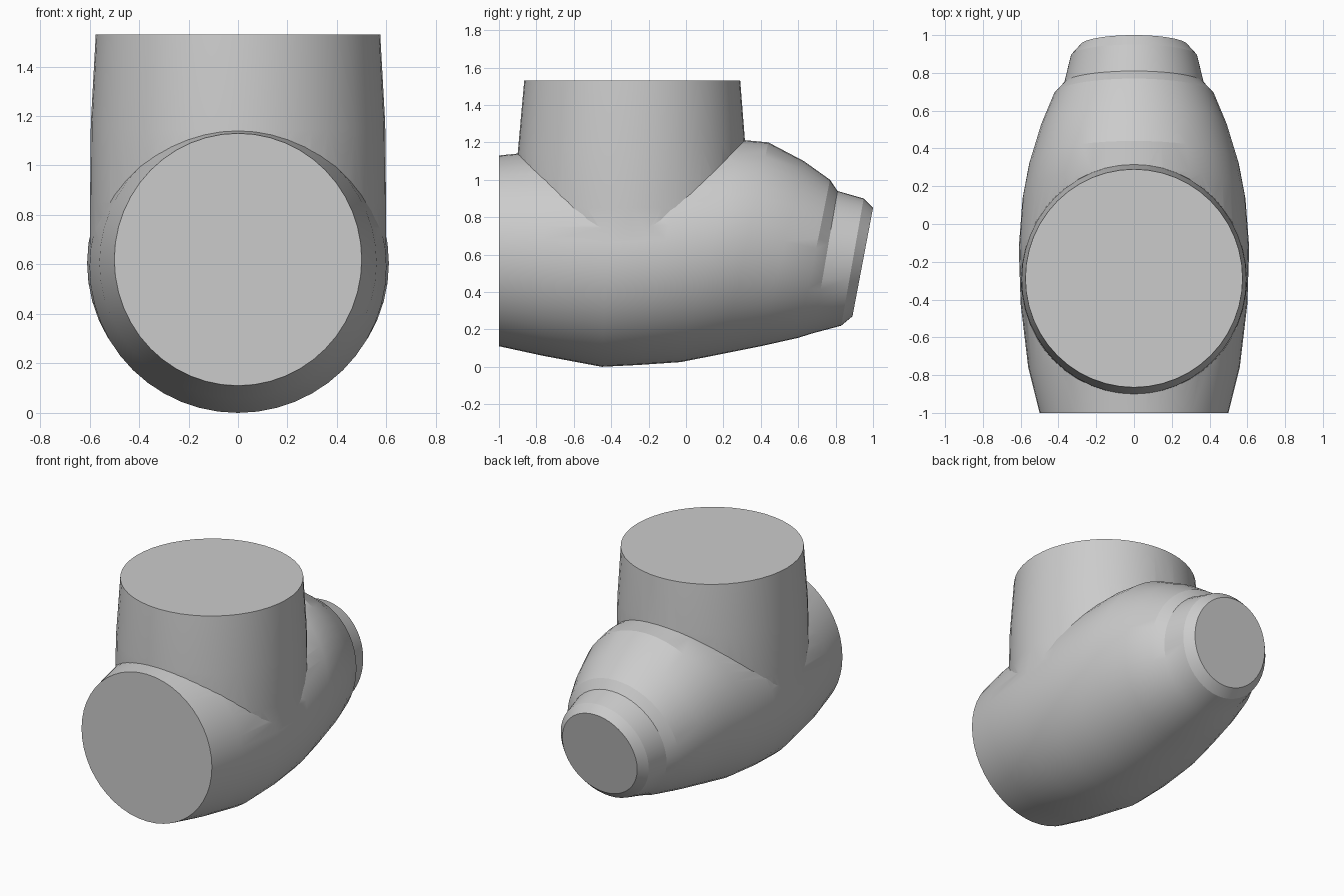
import bpy, bmesh, math
from mathutils import Vector

if "Cube" in bpy.data.objects:
    bpy.data.objects.remove(bpy.data.objects["Cube"])

SEG = 48


def loft(name, sections):
    """Skin elliptical rings; each is (end A (y, z), end B (y, z), half width in x)."""
    bm = bmesh.new()
    rings = []
    for (ya, za), (yb, zb), hw in sections:
        a, b = Vector((0, ya, za)), Vector((0, yb, zb))
        mid, axis = (a + b) / 2, (a - b) / 2
        ring = []
        for i in range(SEG):
            t = 2 * math.pi * i / SEG
            ring.append(bm.verts.new(mid + axis * math.sin(t) + Vector((hw * math.cos(t), 0, 0))))
        rings.append(ring)
    for r, s in zip(rings, rings[1:]):
        for i in range(SEG):
            j = (i + 1) % SEG
            bm.faces.new((r[i], r[j], s[j], s[i]))
    bm.faces.new(rings[0])
    bm.faces.new(rings[-1])
    bmesh.ops.recalc_face_normals(bm, faces=bm.faces)
    mesh = bpy.data.meshes.new(name)
    bm.to_mesh(mesh)
    bm.free()
    obj = bpy.data.objects.new(name, mesh)
    bpy.context.collection.objects.link(obj)
    return obj


# Horizontal barrel with upturned, stepped nose: top point, bottom point, half width
body = loft("barrel_body", [
    ((-1.00, 1.13), (-1.00, 0.11), 0.50),
    ((-0.75, 1.155), (-0.77, 0.06), 0.56),
    ((-0.40, 1.18), (-0.45, 0.00), 0.60),
    ((0.00, 1.20), (-0.25, 0.01), 0.61),
    ((0.30, 1.213), (-0.03, 0.025), 0.59),
    ((0.44, 1.20), (0.20, 0.07), 0.555),
    ((0.63, 1.10), (0.40, 0.11), 0.495),
    ((0.77, 1.00), (0.60, 0.155), 0.425),
    ((0.81, 0.94), (0.68, 0.18), 0.37),
    ((0.95, 0.90), (0.83, 0.22), 0.335),
    ((1.00, 0.85), (0.89, 0.27), 0.285),
])

# Upright tapered neck: back point, front point, half width
neck = loft("upright_neck", [
    ((0.31, 0.60), (-0.89, 0.60), 0.598),
    ((0.325, 0.85), (-0.91, 0.85), 0.598),
    ((0.316, 1.20), (-0.90, 1.14), 0.595),
    ((0.29, 1.53), (-0.865, 1.53), 0.575),
])

# Fuse the neck into the barrel
union = body.modifiers.new("fuse_neck", 'BOOLEAN')
union.operation = 'UNION'
union.solver = 'EXACT'
union.object = neck
bpy.context.view_layer.objects.active = body
body.select_set(True)
bpy.ops.object.modifier_apply(modifier=union.name)
bpy.data.objects.remove(neck)
body.name = "pipe_tee"

bpy.ops.object.shade_smooth_by_angle(angle=math.radians(20))
